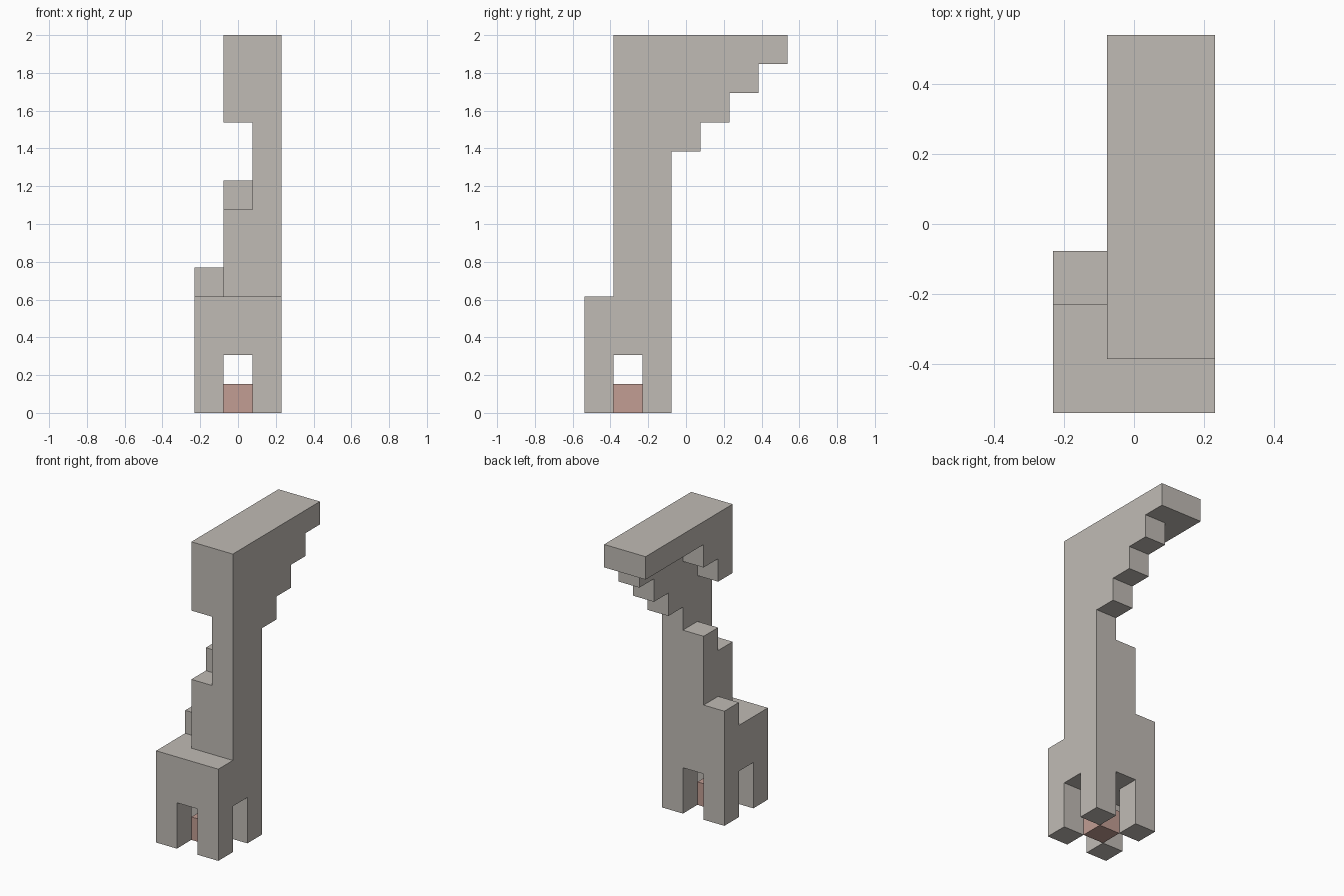
import bpy
import bmesh
from itertools import product
from mathutils import Vector

cube = bpy.data.objects.get("Cube")
if cube:
    bpy.data.objects.remove(cube)

U = 2 / 13                        # side of one block
ORIGIN = Vector((-1.5, -3.5, 0))  # corner of block (0, 0, 0), in blocks


def make_material(name, rgb):
    mat = bpy.data.materials.new(name)
    mat.use_nodes = True
    mat.diffuse_color = (*rgb, 1)
    mat.node_tree.nodes["Principled BSDF"].inputs["Base Color"].default_value = (*rgb, 1)
    return mat


def box(xs, ys, zs):
    """Blocks filling inclusive index ranges."""
    return set(product(*(range(a, b + 1) for a, b in (xs, ys, zs))))


stone = make_material("warm grey stone", (0.527, 0.497, 0.462))
ember = make_material("dull red", (0.539, 0.337, 0.292))

# Hearth base: a cube with two crossing tunnels between four legs
base = box((0, 2), (0, 2), (0, 3))
base -= box((1, 1), (0, 2), (0, 1)) | box((0, 2), (1, 1), (0, 1))

# Tall pillar on the left side
pillar = box((2, 2), (1, 2), (4, 12))

# Stepped buttress climbing from the base
buttress = box((0, 0), (2, 2), (4, 4))
buttress |= box((1, 1), (1, 1), (4, 6)) | box((1, 1), (2, 2), (4, 7))

# Stepped bracket carrying the overhang, one block longer per course
bracket = set()
for i in range(3):
    bracket |= box((2, 2), (3, 3 + i), (9 + i, 9 + i))

# Top slab with a short stepped corbel under its front end
slab = box((1, 2), (1, 6), (12, 12)) - pillar
corbel = box((1, 1), (1, 1), (10, 11)) | box((1, 1), (2, 2), (11, 11))

stone_parts = {
    "hearth_base": base,
    "pillar": pillar,
    "buttress": buttress,
    "overhang_bracket": bracket,
    "top_slab": slab,
    "front_corbel": corbel,
}
all_stone = set().union(*stone_parts.values())


def build(name, blocks, solid, mat):
    """Skin the blocks, leaving out faces that touch other solid blocks."""
    bm = bmesh.new()
    for block in blocks:
        centre = Vector(block) + Vector((0.5, 0.5, 0.5)) + ORIGIN
        for axis, sign in product(range(3), (-1, 1)):
            n = Vector((0, 0, 0))
            n[axis] = sign
            if tuple(int(c + d) for c, d in zip(block, n)) in solid:
                continue
            a = Vector((0, 0, 0))
            a[(axis + 1) % 3] = 1
            b = n.cross(a)
            corners = (-a - b, a - b, a + b, -a + b)
            bm.faces.new([bm.verts.new((centre + (n + c) / 2) * U) for c in corners])
    bmesh.ops.remove_doubles(bm, verts=bm.verts, dist=U / 100)
    bmesh.ops.dissolve_limit(bm, angle_limit=0.01, verts=bm.verts, edges=bm.edges)
    mesh = bpy.data.meshes.new(name)
    bm.to_mesh(mesh)
    bm.free()
    mesh.materials.append(mat)
    obj = bpy.data.objects.new(name, mesh)
    bpy.context.scene.collection.objects.link(obj)


for part, blocks in stone_parts.items():
    build(part, blocks, all_stone, stone)

# Red block in the middle of the crossing tunnels
fire = box((1, 1), (1, 1), (0, 0))
build("fire_block", fire, fire, ember)
